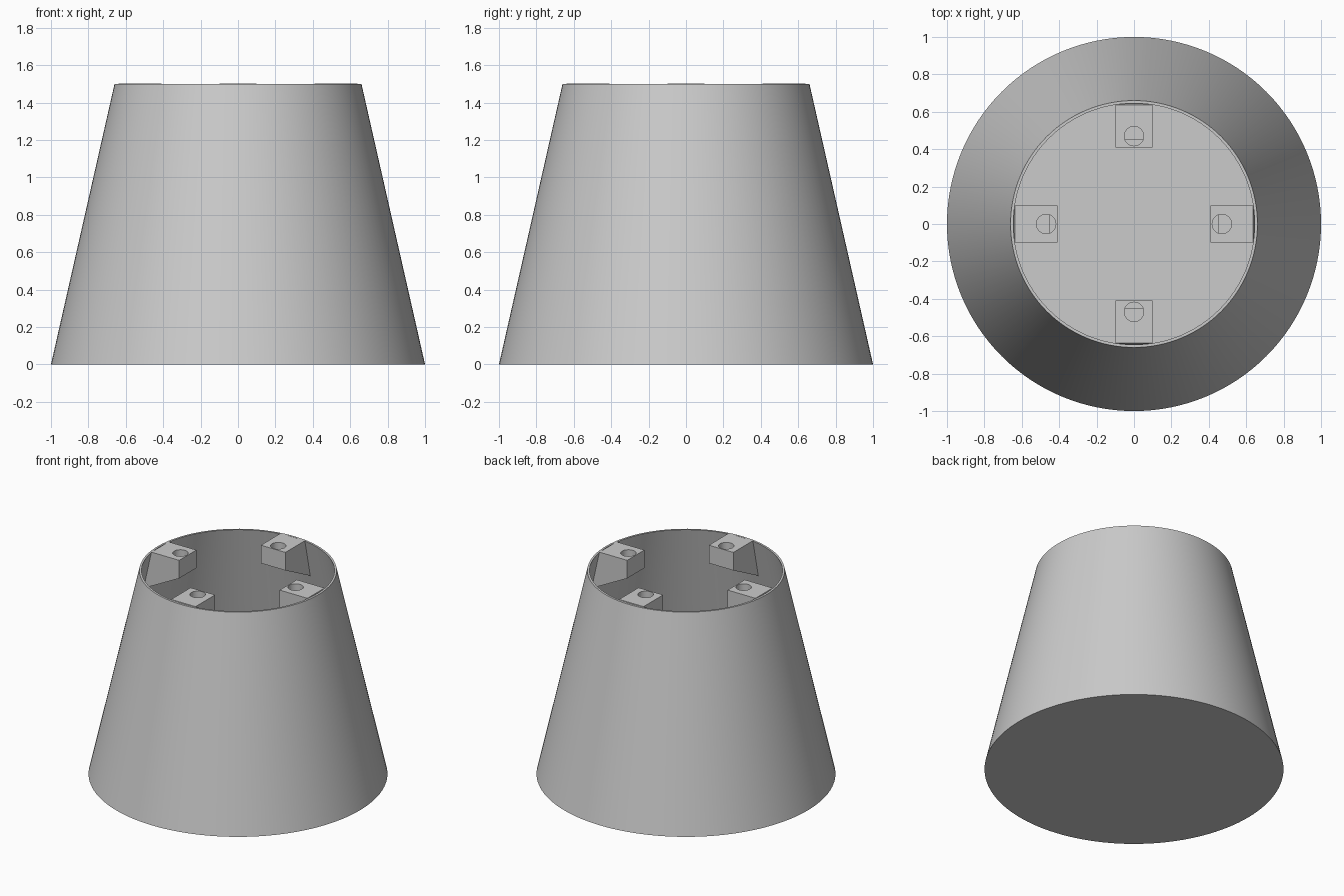
import bpy, bmesh, math
from mathutils import Matrix, Vector

cube = bpy.data.objects.get("Cube")
if cube:
    bpy.data.objects.remove(cube, do_unlink=True)

grey = bpy.data.materials.new("light grey")
grey.use_nodes = True
grey.diffuse_color = (0.6, 0.6, 0.6, 1)
grey.node_tree.nodes["Principled BSDF"].inputs["Base Color"].default_value = (0.6, 0.6, 0.6, 1)

HEIGHT, BASE_R, TOP_R = 1.5, 1.0, 0.66
WALL, FLOOR = 0.015, 0.015
SLOPE = (BASE_R - TOP_R) / HEIGHT


def add_object(name, bm):
    bmesh.ops.recalc_face_normals(bm, faces=bm.faces)
    mesh = bpy.data.meshes.new(name)
    bm.to_mesh(mesh)
    bm.free()
    mesh.materials.append(grey)
    obj = bpy.data.objects.new(name, mesh)
    bpy.context.collection.objects.link(obj)
    return obj


def smooth(obj):
    bpy.ops.object.select_all(action='DESELECT')
    obj.select_set(True)
    bpy.context.view_layer.objects.active = obj
    bpy.ops.object.shade_smooth_by_angle(angle=math.radians(30))


# Tapered cup: closed base, thin wall, open top
profile = [(0, 0), (BASE_R, 0), (TOP_R, HEIGHT), (TOP_R - WALL, HEIGHT),
           (BASE_R - WALL - SLOPE * FLOOR, FLOOR), (0, FLOOR)]
bm = bmesh.new()
verts = [bm.verts.new((r, 0, z)) for r, z in profile]
edges = [bm.edges.new(pair) for pair in zip(verts, verts[1:])]
bmesh.ops.spin(bm, geom=verts + edges, cent=(0, 0, 0), axis=(0, 0, 1),
               angle=math.tau, steps=128, use_duplicate=False)
bmesh.ops.remove_doubles(bm, verts=bm.verts, dist=0.0005)
smooth(add_object("tapered_cup", bm))

# Screw bracket: wedge with a sloping underside that meets the wall
TOP = HEIGHT + 0.003
side = [(0.41, TOP), (0.637, TOP), (0.70, 1.22), (0.41, 1.37)]
bm = bmesh.new()
face = bm.faces.new([bm.verts.new((x, -0.1, z)) for x, z in side])
ext = bmesh.ops.extrude_face_region(bm, geom=[face])
moved = [g for g in ext["geom"] if isinstance(g, bmesh.types.BMVert)]
bmesh.ops.translate(bm, verts=moved, vec=(0, 0.2, 0))
bracket = add_object("right_bracket", bm)

# Blind screw hole
bm = bmesh.new()
bmesh.ops.create_cone(bm, cap_ends=True, segments=32, radius1=0.052, radius2=0.052,
                      depth=0.3, matrix=Matrix.Translation((0.47, 0, 1.35 + 0.15)))
cutter = add_object("hole_cutter", bm)
cutter.hide_render = True
cut = bracket.modifiers.new("screw hole", 'BOOLEAN')
cut.operation, cut.solver, cut.object = 'DIFFERENCE', 'EXACT', cutter
bpy.context.view_layer.update()
cut_mesh = bpy.data.meshes.new_from_object(
    bracket.evaluated_get(bpy.context.evaluated_depsgraph_get()))
bracket.modifiers.clear()
bracket.data = cut_mesh
bpy.data.objects.remove(cutter, do_unlink=True)
smooth(bracket)

# Four brackets around the rim
bracket.name = "left_bracket"
for i, name in enumerate(["back_bracket", "right_bracket", "front_bracket"], 1):
    copy = bracket.copy()
    copy.name = name
    copy.rotation_euler.z = i * math.pi / 2
    bpy.context.collection.objects.link(copy)
